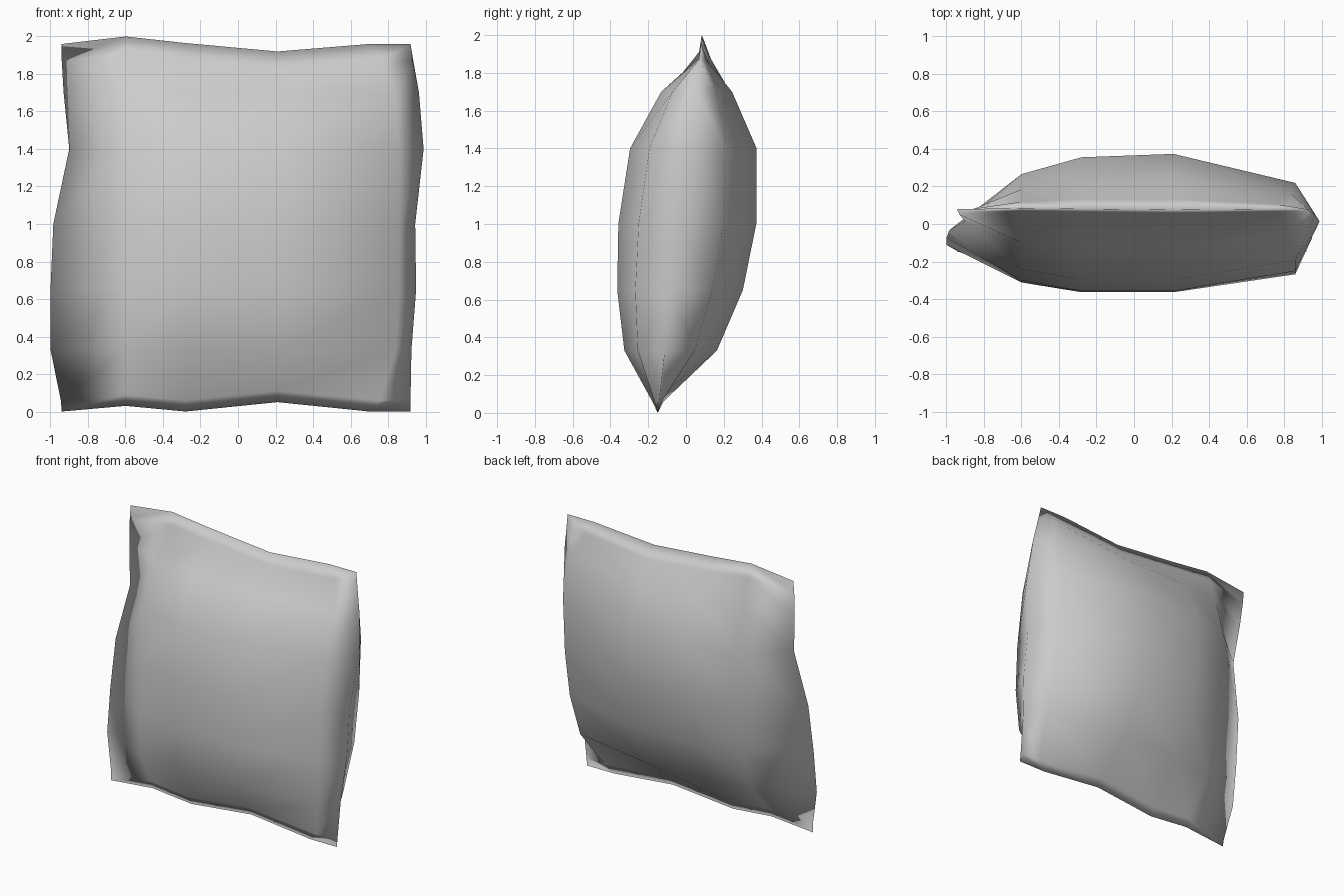
import bpy
import bmesh

if "Cube" in bpy.data.objects:
    bpy.data.objects.remove(bpy.data.objects["Cube"], do_unlink=True)

# Fabric colour
fabric = bpy.data.materials.new("grey fabric")
fabric.use_nodes = True
GREY = (0.6, 0.6, 0.6, 1)
fabric.diffuse_color = GREY
fabric.node_tree.nodes["Principled BSDF"].inputs["Base Color"].default_value = GREY
fabric.node_tree.nodes["Principled BSDF"].inputs["Roughness"].default_value = 0.8

# Wavy seam outline: side edges per row, bottom and top edges per column
LEFT = [-.94, -.945, -1, -1, -.985, -.9, -.93, -.94, -.94]
RIGHT = [.92, .92, .925, .95, .945, .99, .965, .935, .92]
BOTTOM = [0, .03, 0, .05, 0, 0]
TOP = [1.96, 2, 1.965, 1.92, 1.96, 1.96]

# Inner grid lines, and how full the cushion is along each of them
COLUMNS = [-.6, -.28, .21]
SHOULDER = [.7, .76, .84, .86, .86, .86, .84, .76, .7]
ROWS = [.33, .65, 1, 1.4, 1.7]
PANELS = {
    "front": (-1, [0, .82, 1, 1, .67, 0],
              [0, .035, .215, .29, .325, .31, .18, .006, 0]),
    "back": (1, [0, .70, .95, 1, .57, 0],
             [0, .025, .275, .375, .405, .36, .195, .065, 0]),
}
HEM_BOTTOM, HEM_TOP = .06, .09


def seam_y(z):
    """Leaning middle plane of the cushion."""
    return -.15 + .117 * z


def grid_point(i, j, side, across, up):
    x = ([LEFT[j]] + COLUMNS + [SHOULDER[j], RIGHT[j]])[i]
    z = ([BOTTOM[i], BOTTOM[i] + HEM_BOTTOM] + ROWS
         + [TOP[i] - HEM_TOP, TOP[i]])[j]
    return x, seam_y(z) + side * across[i] * up[j], z


# Front and back panels, welded along the seam
bm = bmesh.new()
for side, across, up in PANELS.values():
    grid = [[bm.verts.new(grid_point(i, j, side, across, up))
             for j in range(len(up))] for i in range(len(across))]
    for i in range(len(across) - 1):
        for j in range(len(up) - 1):
            bm.faces.new((grid[i][j], grid[i + 1][j],
                          grid[i + 1][j + 1], grid[i][j + 1]))
bmesh.ops.remove_doubles(bm, verts=bm.verts, dist=.0005)
bmesh.ops.recalc_face_normals(bm, faces=bm.faces)
for face in bm.faces:
    face.smooth = True

mesh = bpy.data.meshes.new("cushion")
bm.to_mesh(mesh)
bm.free()
mesh.materials.append(fabric)
cushion = bpy.data.objects.new("cushion", mesh)
bpy.context.collection.objects.link(cushion)
